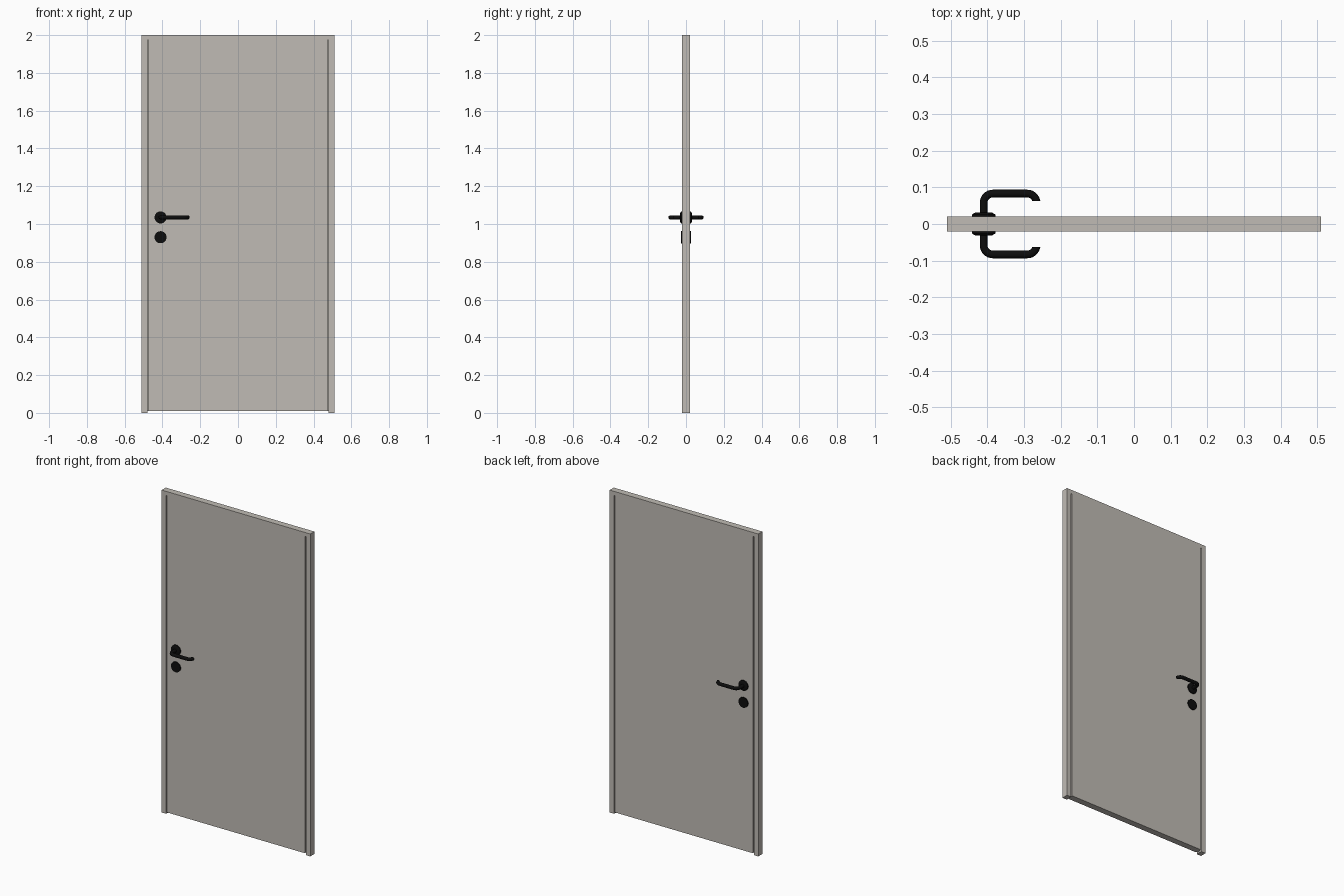
import bpy, bmesh, math
from mathutils import Vector, Matrix

cube = bpy.data.objects.get("Cube")
if cube:
    bpy.data.objects.remove(cube, do_unlink=True)


def material(name, colour):
    m = bpy.data.materials.new(name)
    m.use_nodes = True
    m.diffuse_color = colour
    bsdf = next(n for n in m.node_tree.nodes if n.type == 'BSDF_PRINCIPLED')
    bsdf.inputs["Base Color"].default_value = colour
    return m


GREY = material("warm_grey_paint", (0.53, 0.50, 0.46, 1))
BLACK = material("black_metal", (0.004, 0.004, 0.004, 1))


def add(name, bm, mat, smooth=False):
    bmesh.ops.recalc_face_normals(bm, faces=bm.faces)
    me = bpy.data.meshes.new(name)
    bm.to_mesh(me)
    bm.free()
    ob = bpy.data.objects.new(name, me)
    bpy.context.collection.objects.link(ob)
    me.materials.append(mat)
    if smooth:
        bpy.ops.object.select_all(action='DESELECT')
        ob.select_set(True)
        bpy.context.view_layer.objects.active = ob
        bpy.ops.object.shade_smooth_by_angle(angle=math.radians(35))
    return ob


def box(name, x0, x1, y, z0, z1):
    """Box from x0 to x1 and z0 to z1, with half depth y."""
    bm = bmesh.new()
    bmesh.ops.create_cube(bm, size=1, matrix=Matrix.Translation(
        ((x0 + x1) / 2, 0, (z0 + z1) / 2)) @ Matrix.Diagonal((x1 - x0, 2 * y, z1 - z0, 1)))
    return add(name, bm, GREY)


def disc(name, side, z, steps):
    """Round plate on one face, turned from (radius, distance) steps."""
    bm = bmesh.new()
    n = 32
    rings = [[bm.verts.new((HX + r * math.cos(2 * math.pi * i / n), side * d,
                            z + r * math.sin(2 * math.pi * i / n))) for i in range(n)]
             for r, d in steps]
    for a, b in zip(rings, rings[1:]):
        for i in range(n):
            j = (i + 1) % n
            bm.faces.new((a[i], a[j], b[j], b[i]))
    bm.faces.new(rings[0])
    bm.faces.new(rings[-1])
    return add(name, bm, BLACK, True)


def lever(name, side):
    """Round bar swept along a path with rounded corners."""
    bend, reach, end = 0.025, 0.083, -0.266
    path = [Vector((HX, 0.015))]
    for cx, start in ((HX + bend, math.pi), (end - bend, math.pi / 2)):
        for k in range(9):
            a = start - k * math.pi / 16
            path.append(Vector((cx + bend * math.cos(a), reach - bend + bend * math.sin(a))))
    path[-1].y = 0.063
    path = path[:-2] + [path[-1]]
    bm = bmesh.new()
    n, radius, rings = 16, 0.0105, []
    for i, p in enumerate(path):
        t = (path[min(i + 1, len(path) - 1)] - path[max(i - 1, 0)]).normalized()
        if i == len(path) - 1:
            t = Vector((0, -1))
        ring = []
        for k in range(n):
            a = 2 * math.pi * k / n
            q = p + Vector((-t.y, t.x)) * radius * math.cos(a)
            ring.append(bm.verts.new((q.x, side * q.y, HZ + radius * math.sin(a))))
        rings.append(ring)
    for a, b in zip(rings, rings[1:]):
        for k in range(n):
            j = (k + 1) % n
            bm.faces.new((a[k], a[j], b[j], b[k]))
    bm.faces.new(rings[0])
    bm.faces.new(rings[-1])
    return add(name, bm, BLACK, True)


HX, HZ, LOCK_Z = -0.41, 1.035, 0.93
W, D, SEAM, TOP = 0.51, 0.02, 0.476, 1.975

# Frame, with a narrow rebate strip closing the gap beside the leaf
for name, s in (("left", 1), ("right", -1)):
    box(name + "_jamb", *sorted((s * (SEAM + 0.003), s * W)), D, 0, TOP)
    box(name + "_stop", *sorted((s * (SEAM - 0.004), s * (SEAM + 0.004))), 0.01, 0.01, TOP)
box("frame_head", -W, W, D, TOP, 2)

# Door leaf
box("door_leaf", -SEAM + 0.003, SEAM - 0.003, D, 0.01, TOP)

# Handles and lock plates on both faces
for name, s in (("front", -1), ("back", 1)):
    disc(name + "_handle_rose", s, HZ, [(0.032, 0.015), (0.032, 0.026), (0.023, 0.031)])
    disc(name + "_lock_plate", s, LOCK_Z, [(0.032, 0.015), (0.032, 0.026)])
    lever(name + "_lever", s)
